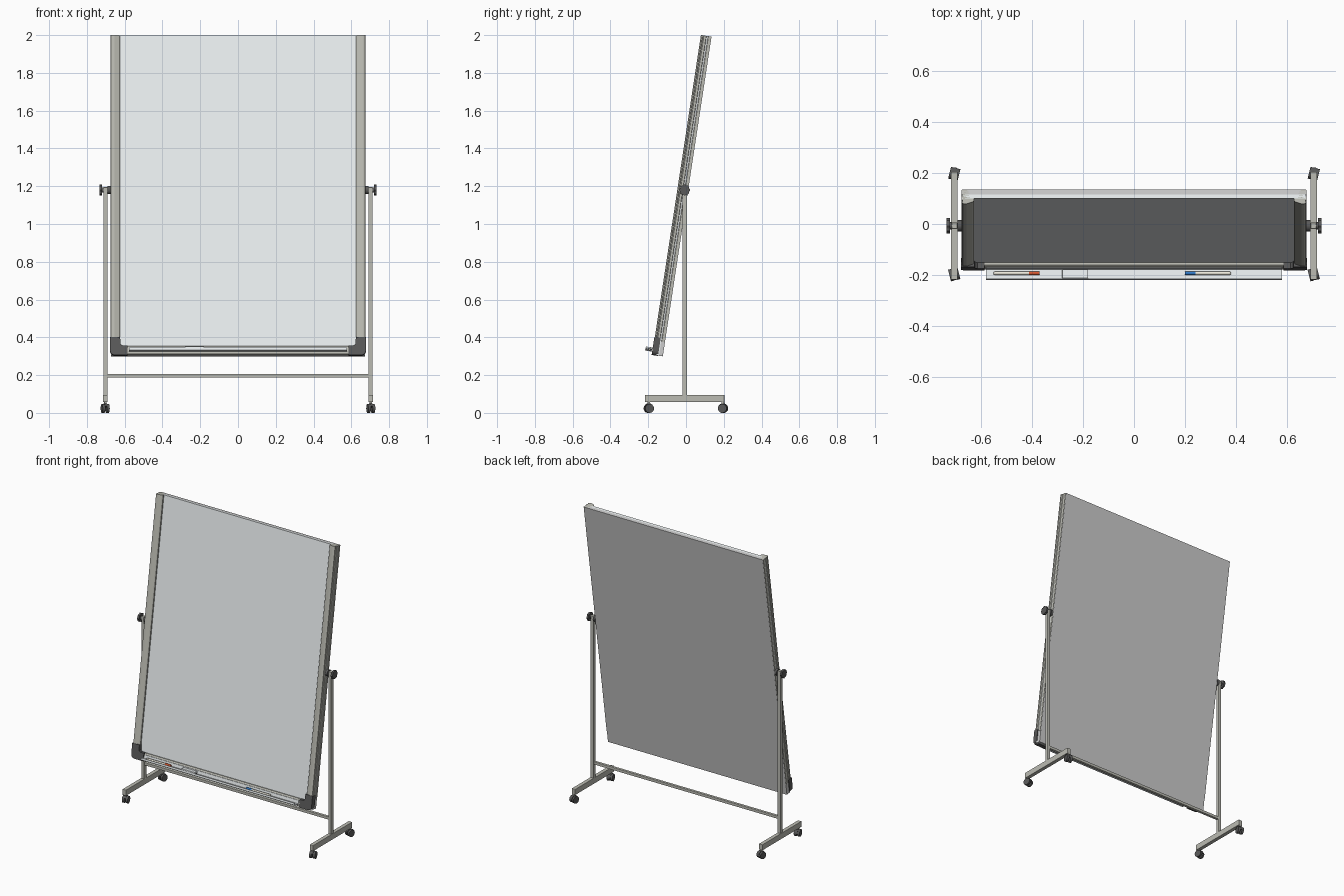
import bpy, bmesh
from math import radians, pi, cos, sin
from mathutils import Matrix, Vector

if "Cube" in bpy.data.objects:
    bpy.data.objects.remove(bpy.data.objects["Cube"])

I = Matrix.Identity(4)
# Board frame: tilted about its middle, front faces -y
BOARD = Matrix.Translation((0, -0.022, 1.15)) @ Matrix.Rotation(radians(-8.67), 4, 'X')


def mat(name, *rgb):
    m = bpy.data.materials.new(name)
    m.diffuse_color = (*rgb, 1)
    m.use_nodes = True
    m.node_tree.nodes["Principled BSDF"].inputs["Base Color"].default_value = m.diffuse_color
    return m


METAL = mat("warm_metal", 0.5, 0.5, 0.45)
DARK = mat("dark_plastic", 0.1, 0.1, 0.1)
WHITE = mat("white_surface", 0.83, 0.87, 0.88)
BACK = mat("back_grey", 0.6, 0.62, 0.63)
CREAM = mat("marker_body", 0.85, 0.82, 0.72)
RED = mat("red_cap", 0.7, 0.1, 0.03)
BLUE = mat("blue_cap", 0.03, 0.2, 0.6)


def finish(name, bm, material, m=I, smooth=False):
    bm.transform(m)
    bmesh.ops.recalc_face_normals(bm, faces=bm.faces)
    me = bpy.data.meshes.new(name)
    bm.to_mesh(me)
    bm.free()
    ob = bpy.data.objects.new(name, me)
    bpy.context.collection.objects.link(ob)
    me.materials.append(material)
    if smooth:
        bpy.ops.object.select_all(action='DESELECT')
        ob.select_set(True)
        bpy.context.view_layer.objects.active = ob
        bpy.ops.object.shade_smooth_by_angle(angle=radians(35))
    return ob


def box(name, x, y, z, material, m=I, bevel=0.0):
    bm = bmesh.new()
    bmesh.ops.create_cube(bm, size=1)
    for v in bm.verts:
        v.co = [(a + b) / 2 + c * (b - a) for (a, b), c in zip((x, y, z), v.co)]
    if bevel:
        bmesh.ops.bevel(bm, geom=bm.edges[:], offset=bevel, segments=2, affect='EDGES', profile=0.5)
    return finish(name, bm, material, m)


def prism(name, pts, direction, material, m=I, smooth=False):
    """Extrude a closed outline of 3D points along a vector."""
    bm = bmesh.new()
    f = bm.faces.new([bm.verts.new(p) for p in pts])
    r = bmesh.ops.extrude_face_region(bm, geom=[f])
    bmesh.ops.translate(bm, vec=Vector(direction),
                        verts=[v for v in r["geom"] if isinstance(v, bmesh.types.BMVert)])
    return finish(name, bm, material, m, smooth)


def rod(name, x0, x1, y, z, r, material, m=I, n=24, r2=None):
    """Cylinder along x."""
    bm = bmesh.new()
    bmesh.ops.create_cone(bm, cap_ends=True, segments=n, radius1=r, radius2=r if r2 is None else r2,
                          depth=abs(x1 - x0))
    t = Matrix.Translation(((x0 + x1) / 2, y, z)) @ Matrix.Rotation(pi / 2 if x1 > x0 else -pi / 2, 4, 'Y')
    return finish(name, bm, material, m @ t, True)


# Writing surface and backing
H, W = 0.856, 0.672
box("writing_panel", (-W, W), (-0.007, 0.008), (-H, H), WHITE, BOARD)
box("back_panel", (-W, W), (0.008, 0.0285), (-H, H), BACK, BOARD)

# Frame rail section: (distance in from outer edge, depth), with a groove on the outside
RAIL = [(0, 0.027), (0, 0.012), (0.003, 0.01), (0.003, 0.002), (0, 0), (0, -0.012), (0.004, -0.014),
        (0.004, -0.018), (0.001, -0.02), (0.003, -0.026), (0.01, -0.0285), (0.02, -0.0285),
        (0.044, -0.021), (0.049, -0.016), (0.049, 0.0), (0.02, 0.027)]
for s, side in ((-1, "left"), (1, "right")):
    prism(side + "_rail", [(s * (0.675 - d), v, -0.78) for d, v in RAIL], (0, 0, 0.78 + H), METAL, BOARD)
    # Rounded L-shaped lower corner cap
    R = 0.025
    arc = [(0.677 - R + R * cos(a), -0.858 + R - R * sin(a)) for a in [i * pi / 12 for i in range(7)]]
    L = [(0.677, -0.762)] + arc + [(0.585, -0.858), (0.585, -0.806), (0.612, -0.806),
                                  (0.622, -0.798), (0.624, -0.762)]
    prism(side + "_corner_cap", [(s * x, -0.031, z) for x, z in L], (0, 0.034, 0), DARK, BOARD, True)
prism("bottom_rail", [(-0.64, v, -H + d) for d, v in RAIL], (1.28, 0, 0), METAL, BOARD)

# Pen tray with a raised front lip
TRAY = [(-0.025, -0.84), (-0.068, -0.84), (-0.071, -0.837), (-0.071, -0.824), (-0.068, -0.824),
        (-0.067, -0.836), (-0.03, -0.836), (-0.029, -0.815), (-0.025, -0.815)]
prism("pen_tray", [(-0.578, v, w) for v, w in TRAY], (1.156, 0, 0), WHITE, BOARD)

# Markers and eraser
for name, cap, tail, m in (("red_marker", -0.37, -0.55, RED), ("blue_marker", 0.20, 0.38, BLUE)):
    s = 1 if tail > cap else -1
    rod(name + "_cap", cap, cap + s * 0.04, -0.046, -0.829, 0.0075, m, BOARD, 16)
    rod(name + "_body", cap + s * 0.04, tail - s * 0.006, -0.046, -0.829, 0.0065, CREAM, BOARD, 16)
    rod(name + "_end", tail - s * 0.006, tail, -0.046, -0.829, 0.0065, CREAM, BOARD, 16, 0.004)
box("eraser_felt", (-0.279, -0.181), (-0.066, -0.034), (-0.836, -0.828), DARK, BOARD)
box("eraser_grip", (-0.281, -0.179), (-0.067, -0.033), (-0.828, -0.818), WHITE, BOARD, 0.002)

# Stand: posts, feet, pivots and knobs on both sides
PY, PZ = -0.007, 1.18
for s, side in ((-1, "left"), (1, "right")):
    def X(a, b):
        return tuple(sorted((s * a, s * b)))
    box(side + "_post", X(0.691, 0.713), (PY - 0.012, PY + 0.012), (0.09, 1.195), METAL, bevel=0.002)
    box(side + "_foot", X(0.690, 0.716), (-0.217, 0.203), (0.057, 0.096), METAL, bevel=0.002)
    rod(side + "_pivot_axle", s * 0.66, s * 0.722, PY, PZ, 0.009, METAL)
    rod(side + "_pivot_washer", s * 0.674, s * 0.690, PY, PZ, 0.022, DARK)
    rod(side + "_knob_hub", s * 0.712, s * 0.722, PY, PZ, 0.014, DARK)
    # Lobed hand knob
    ring = []
    for i in range(48):
        a = i * pi / 24
        r = 0.0275 + 0.002 * cos(8 * a)
        ring.append((s * 0.72, PY + r * cos(a), PZ + r * sin(a)))
    prism(side + "_knob", ring, (s * 0.013, 0, 0), DARK, smooth=True)

    # Twin-wheel casters, slightly swivelled
    for y, end, turn in ((-0.197, "front", 14), (0.196, "rear", -14)):
        m = Matrix.Translation((s * 0.703, y, 0)) @ Matrix.Rotation(radians(turn), 4, 'Z')
        n = f"{side}_{end}_caster"
        for k in (-1, 1):
            rod(f"{n}_wheel_{'a' if k < 0 else 'b'}", k * 0.005, k * 0.019, 0, 0.0235, 0.0235, DARK, m)
        hood = [(0.026 * cos(a), 0.0245 + 0.026 * sin(a)) for a in [radians(-10 + 20 * i) for i in range(9)]]
        prism(n + "_hood", [(-0.006, p, q) for p, q in hood], (0.012, 0, 0), DARK, m, True)
        box(n + "_stem", (-0.006, 0.006), (-0.006, 0.006), (0.04, 0.06), METAL, m)

# Cross bar between the posts
box("cross_bar", (-0.695, 0.695), (PY - 0.009, PY + 0.009), (0.188, 0.207), METAL, bevel=0.002)
